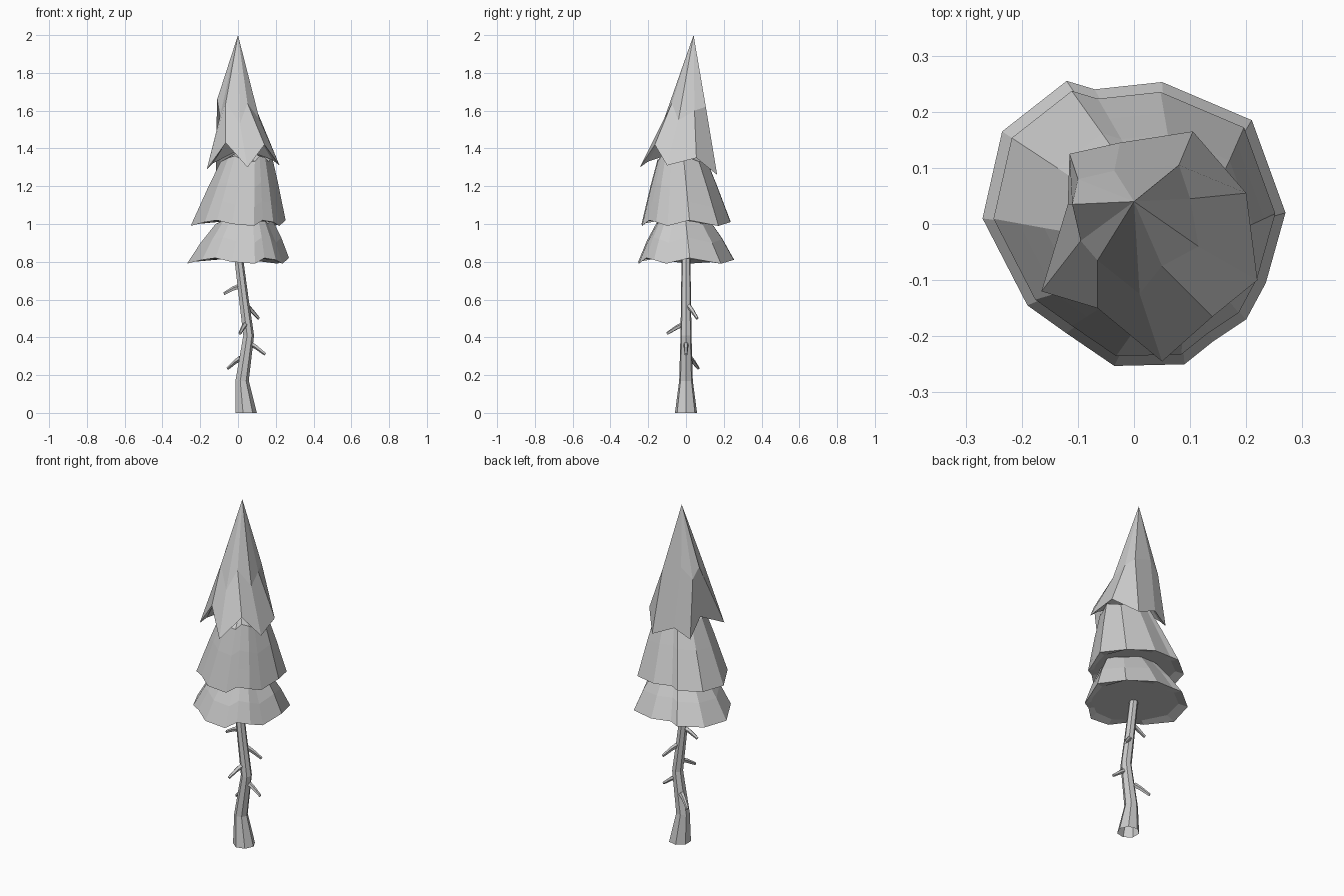
import bpy, bmesh, math
from mathutils import Vector

cube = bpy.data.objects.get("Cube")
if cube:
    bpy.data.objects.remove(cube, do_unlink=True)

grey = bpy.data.materials.new("plain grey")
grey.use_nodes = True
grey.diffuse_color = (0.6, 0.6, 0.6, 1)
grey.node_tree.nodes["Principled BSDF"].inputs["Base Color"].default_value = (0.6, 0.6, 0.6, 1)


def loft(name, rings, tip=None, floor=None):
    """Skin rings of points from bottom to top; no floor leaves the start open, no tip caps the end flat."""
    bm = bmesh.new()
    loops = [[bm.verts.new(p) for p in ring] for ring in rings]
    n = len(loops[0])
    for low, high in zip(loops, loops[1:]):
        for i in range(n):
            j = (i + 1) % n
            bm.faces.new((low[i], low[j], high[j], high[i]))
    for loop, point in ((loops[0], floor), (loops[-1], tip)):
        if point is not None:
            v = bm.verts.new(point)
            for i in range(n):
                bm.faces.new((loop[i], loop[(i + 1) % n], v))
    if tip is None:
        bm.faces.new(loops[-1])
    bmesh.ops.recalc_face_normals(bm, faces=bm.faces)
    mesh = bpy.data.meshes.new(name)
    bm.to_mesh(mesh)
    bm.free()
    mesh.materials.append(grey)
    obj = bpy.data.objects.new(name, mesh)
    bpy.context.collection.objects.link(obj)


def tube(name, path, sides, turn):
    """Tapered tube along (centre, radius) pairs, its rings turned by a rotation."""
    angles = [math.tau * i / sides for i in range(sides)]
    loft(name, [[Vector(centre) + turn @ Vector((r * math.cos(a), r * math.sin(a), 0))
                 for a in angles] for centre, r in path])


# Crooked trunk with a flared foot
up = Vector((0, 0, 1))
tube("trunk", [((0.04, 0, 0), 0.06), ((0.02, 0, 0.17), 0.037), ((0.055, 0, 0.41), 0.03),
               ((0.03, 0, 0.6), 0.027), ((0, 0, 0.84), 0.024)], 7, up.rotation_difference(up))

# Drooping dead twigs: root and end
twigs = [((0.01, 0, 0.67), (-0.075, 0, 0.63)),
         ((0.04, 0.01, 0.57), (0.11, 0.06, 0.5)),
         ((0.04, -0.01, 0.47), (0.01, -0.1, 0.42)),
         ((0.06, 0, 0.37), (0.145, 0, 0.31)),
         ((0.015, 0.02, 0.29), (-0.055, 0.065, 0.235))]
for number, (root, end) in enumerate(twigs, 1):
    root, end = Vector(root), Vector(end)
    bend = root.lerp(end, 0.4) + up * 0.004
    tube(f"twig_{number}", [(root, 0.015), (bend, 0.012), (end, 0.008)], 5,
         up.rotation_difference(end - root))

# Ragged outline shared by the two lower skirts: x, y, rise of the hem
hem = [(-0.27, 0.01, 0), (-0.19, -0.145, 0.02), (-0.12, -0.195, 0.03), (-0.035, -0.253, 0.01),
       (0.09, -0.25, 0), (0.14, -0.21, 0.03), (0.2, -0.17, 0.02), (0.235, -0.105, 0),
       (0.27, 0.02, 0.03), (0.21, 0.185, 0), (0.05, 0.253, 0.02), (-0.07, 0.24, 0.03),
       (-0.12, 0.255, 0.02), (-0.235, 0.165, 0.01)]


def skirt(name, z, size, profile, top):
    """Flared skirt over a recessed underside; profile holds (scale, height) up a slight lean."""
    def ring(scale, lift, ragged=1):
        return [(0.02 + (x - 0.01) * size * scale - 0.01 * scale + lift * 0.1,
                 y * size * scale - lift * 0.07, z + rise * ragged + lift)
                for x, y, rise in hem]
    rings = [ring(0.85, 0.025, 0)] + [ring(s, h) for s, h in profile]
    loft(name, rings, (0.03, -0.02, top), (0.02, 0, z + 0.025))


skirt("lower_foliage", 0.79, 1, [(1, 0), (0.79, 0.11), (0.55, 0.21)], 1.05)
skirt("middle_foliage", 0.99, 0.93, [(1, 0), (0.87, 0.1), (0.74, 0.2), (0.54, 0.34)], 1.4)

# Pointed crown: hem tips and notches, with the shoulder above each
crown = [((-0.165, -0.12, 1.29), (-0.095, -0.03, 1.57)),
         ((-0.065, -0.15, 1.43), (-0.065, -0.065, 1.64)),
         ((0.05, -0.245, 1.3), (0.01, -0.125, 1.53)),
         ((0.14, -0.165, 1.42), (0.05, -0.075, 1.64)),
         ((0.22, -0.1, 1.31), (0.115, -0.04, 1.55)),
         ((0.2, 0.055, 1.35), (0.1, 0.045, 1.6)),
         ((0.105, 0.165, 1.26), (0.08, 0.105, 1.62)),
         ((-0.025, 0.145, 1.32), (-0.035, 0.095, 1.66)),
         ((-0.115, 0.125, 1.27), (-0.1, 0.08, 1.6)),
         ((-0.118, 0.035, 1.37), (-0.11, 0.035, 1.66))]
inner = [(x * 0.82, y * 0.82, z + 0.03) for (x, y, z), _ in crown]
loft("crown_foliage", [inner, [h for h, _ in crown], [s for _, s in crown]],
     (0, 0.04, 2), (0.02, 0, 1.4))
